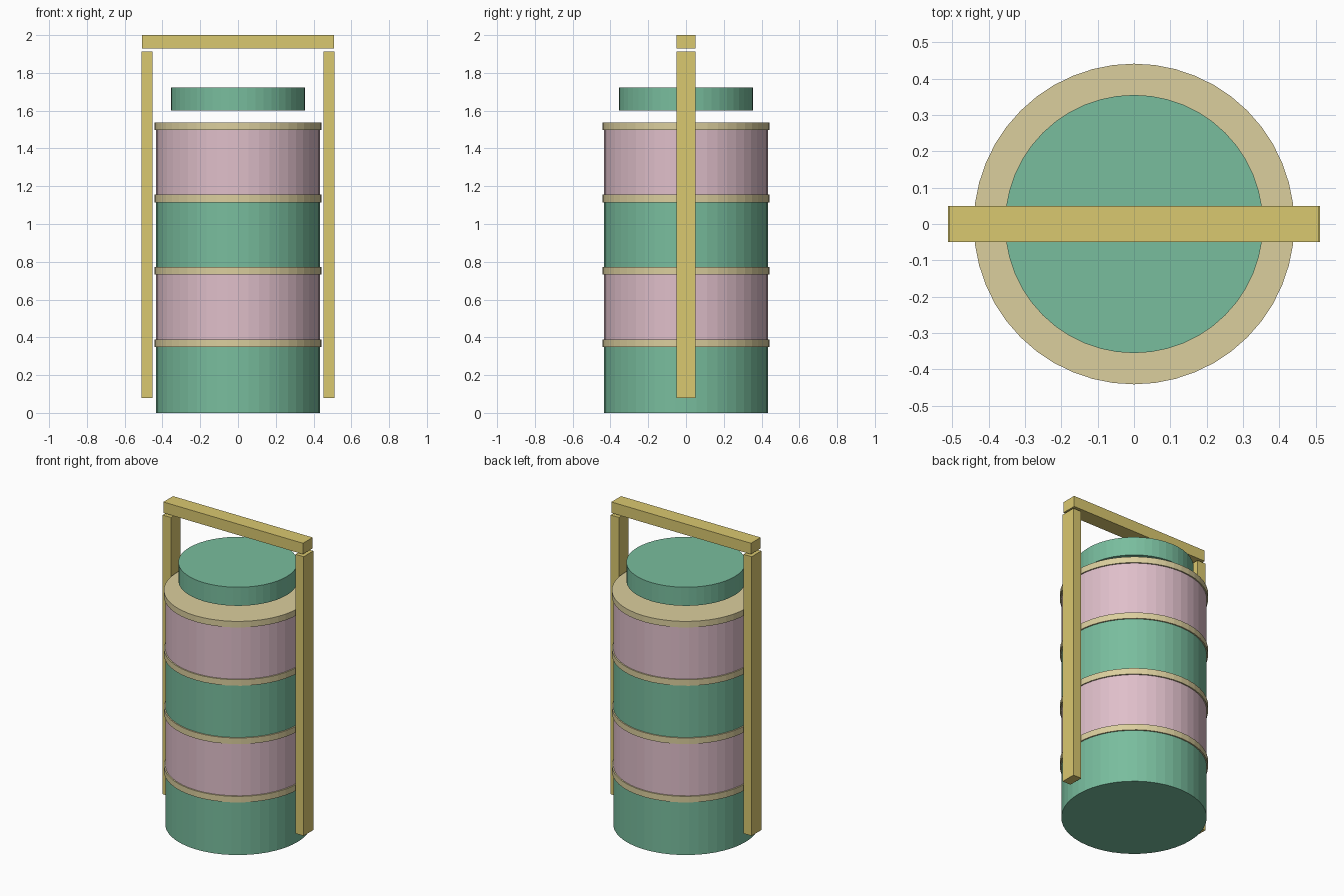
import bpy

cube = bpy.data.objects.get("Cube")
if cube:
    bpy.data.objects.remove(cube, do_unlink=True)


def material(name, rgb):
    mat = bpy.data.materials.new(name)
    mat.use_nodes = True
    colour = (*rgb, 1)
    mat.diffuse_color = colour
    mat.node_tree.nodes["Principled BSDF"].inputs["Base Color"].default_value = colour
    return mat


green = material("soft green", (0.19, 0.51, 0.34))
pink = material("dusty pink", (0.74, 0.52, 0.59))
tan = material("pale tan", (0.71, 0.62, 0.34))
gold = material("muted gold", (0.70, 0.58, 0.16))


def finish(name, mat):
    obj = bpy.context.object
    obj.name = name
    obj.data.name = name
    obj.data.materials.append(mat)
    return obj


def disc(name, radius, bottom, top, mat):
    bpy.ops.mesh.primitive_cylinder_add(
        vertices=48, radius=radius, depth=top - bottom,
        location=(0, 0, (bottom + top) / 2))
    return finish(name, mat)


def bar(name, x0, x1, z0, z1, mat, half_depth=0.05):
    bpy.ops.mesh.primitive_cube_add(size=1, location=((x0 + x1) / 2, 0, (z0 + z1) / 2))
    bpy.context.object.scale = (x1 - x0, 2 * half_depth, z1 - z0)
    bpy.ops.object.transform_apply(location=False, rotation=False, scale=True)
    return finish(name, mat)


# Stacked tiers, each topped by a slightly wider rim
tier_height, rim_height = 0.349, 0.04
step = 0.383
for i in range(4):
    base = i * step
    start = base + (rim_height - (step - tier_height) if i else 0)
    disc(f"tier_{i + 1}", 0.433, start, base + tier_height, pink if i % 2 else green)
    disc(f"rim_{i + 1}", 0.441, base + tier_height, base + tier_height + rim_height, tan)

# Raised lid
disc("lid", 0.355, 1.60, 1.722, green)

# Carrying frame: two uprights and a top handle
bar("left_upright", 0.452, 0.512, 0.08, 1.913, gold)
bar("right_upright", -0.512, -0.452, 0.08, 1.913, gold)
bar("top_handle", -0.507, 0.507, 1.928, 2.0, gold)
